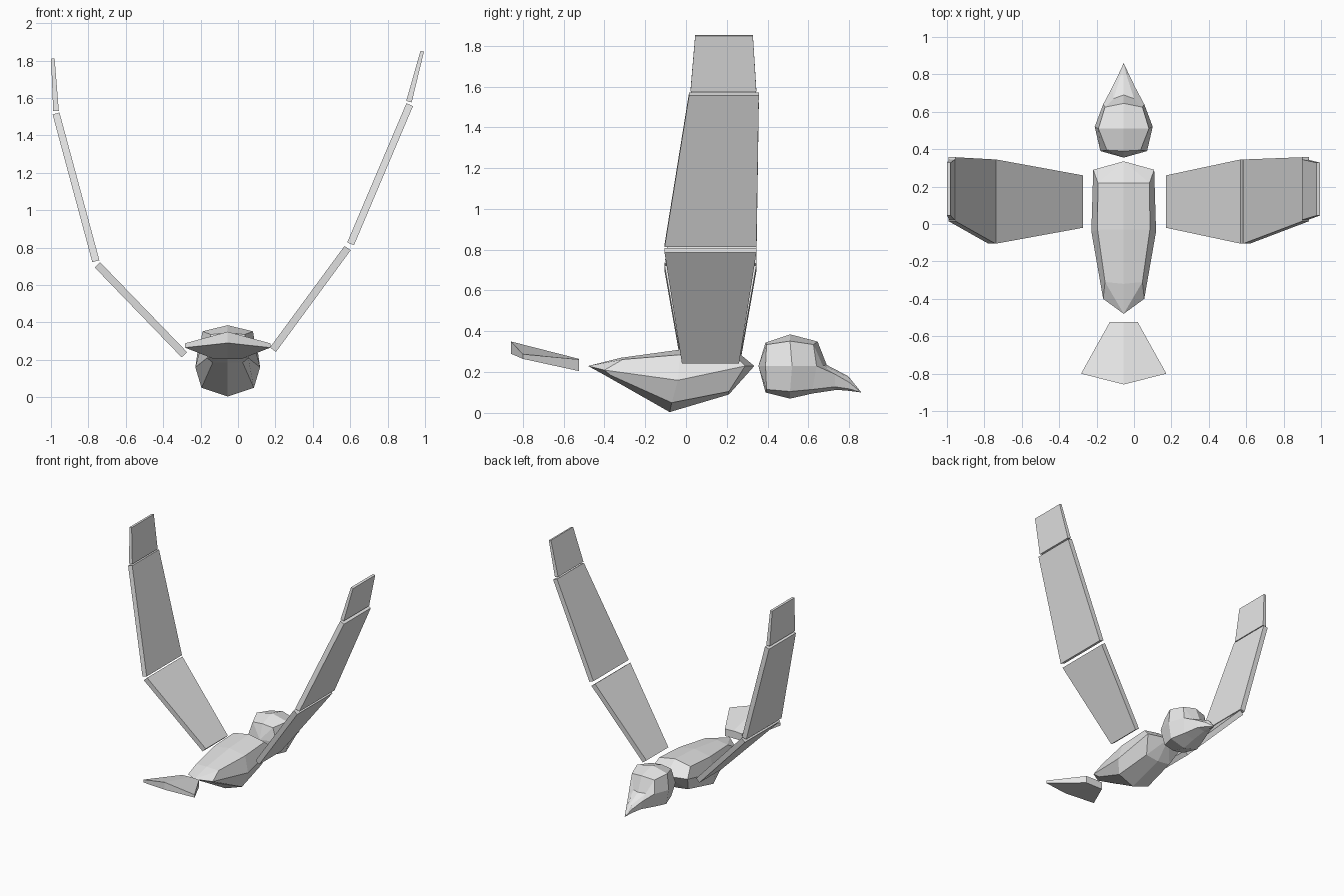
import bpy
import bmesh
from mathutils import Vector

if "Cube" in bpy.data.objects:
    bpy.data.objects.remove(bpy.data.objects["Cube"])

CX = -0.055  # centre line of body, head and tail

grey = bpy.data.materials.new("light_grey")
grey.diffuse_color = (0.8, 0.8, 0.8, 1)
grey.use_nodes = True
grey.node_tree.nodes["Principled BSDF"].inputs["Base Color"].default_value = grey.diffuse_color


def finish(name, bm):
    bmesh.ops.recalc_face_normals(bm, faces=bm.faces)
    me = bpy.data.meshes.new(name)
    bm.to_mesh(me)
    bm.free()
    me.materials.append(grey)
    ob = bpy.data.objects.new(name, me)
    bpy.context.collection.objects.link(ob)


def loft(name, start, rings, end):
    """Skin mirrored half rings (top centre round to bottom centre) between two tips."""
    bm = bmesh.new()
    loops = []
    for half in rings:
        pts = half + [(-x, y, z) for x, y, z in half[-2:0:-1]]
        loops.append([bm.verts.new((x + CX, y, z)) for x, y, z in pts])
    n = len(loops[0])
    for a, b in zip(loops, loops[1:]):
        for i in range(n):
            j = (i + 1) % n
            bm.faces.new((a[i], a[j], b[j], b[i]))
    for tip, ring in ((start, loops[0]), (end, loops[-1])):
        v = bm.verts.new((CX, tip[0], tip[1]))
        for i in range(n):
            bm.faces.new((v, ring[i], ring[(i + 1) % n]))
    finish(name, bm)


def wing_panel(name, a, b, ya, yb, ta, tb):
    """Tapered slab from a to b in the xz plane, with y spans and thicknesses at each end."""
    bm = bmesh.new()
    a, b = Vector((a[0], 0, a[1])), Vector((b[0], 0, b[1]))
    d = (b - a).normalized()
    side = Vector((-d.z, 0, d.x))
    ends = []
    for p, ys, t in ((a, ya, ta), (b, yb, tb)):
        ends.append([bm.verts.new(p + side * s * t / 2 + Vector((0, y, 0)))
                     for s, y in ((-1, ys[0]), (1, ys[0]), (1, ys[1]), (-1, ys[1]))])
    for e in ends:
        bm.faces.new(e)
    for i in range(4):
        j = (i + 1) % 4
        bm.faces.new((ends[0][i], ends[0][j], ends[1][j], ends[1][i]))
    finish(name, bm)


# Body
loft("body", (-0.48, 0.23), [
    [(0, -0.32, 0.27), (0.10, -0.31, 0.262), (0.11, -0.40, 0.21), (0.08, -0.37, 0.185), (0, -0.40, 0.186)],
    [(0, -0.03, 0.31), (0.14, -0.03, 0.285), (0.173, -0.04, 0.16), (0.14, -0.07, 0.05), (0, -0.08, 0.004)],
    [(0, 0.22, 0.325), (0.138, 0.22, 0.30), (0.163, 0.29, 0.23), (0.11, 0.21, 0.105), (0, 0.21, 0.09)],
], (0.335, 0.23))

# Head with hooked beak
loft("head", (0.355, 0.23), [
    [(0, 0.39, 0.345), (0.09, 0.395, 0.335), (0.125, 0.39, 0.23), (0.09, 0.395, 0.115), (0, 0.39, 0.10)],
    [(0, 0.51, 0.385), (0.135, 0.51, 0.352), (0.155, 0.52, 0.23), (0.125, 0.51, 0.105), (0, 0.51, 0.07)],
    [(0, 0.645, 0.35), (0.10, 0.625, 0.335), (0.11, 0.64, 0.23), (0.09, 0.62, 0.115), (0, 0.62, 0.095)],
    [(0, 0.69, 0.235), (0.055, 0.67, 0.232), (0.062, 0.73, 0.19), (0.055, 0.73, 0.128), (0, 0.74, 0.113)],
    [(0, 0.795, 0.18), (0.015, 0.797, 0.174), (0.028, 0.80, 0.15), (0.026, 0.80, 0.118), (0, 0.80, 0.108)],
], (0.86, 0.10))

# Fan tail
bm = bmesh.new()
outline = [(-0.075, -0.525, 0.205, 0.262), (0, -0.525, 0.205, 0.265), (0.075, -0.525, 0.205, 0.262),
           (0.228, -0.80, 0.265, 0.288), (0, -0.858, 0.29, 0.35), (-0.228, -0.80, 0.265, 0.288)]
low = [bm.verts.new((x + CX, y, z)) for x, y, z, _ in outline]
top = [bm.verts.new((x + CX, y, z)) for x, y, _, z in outline]
for layer in (low, top):
    bm.faces.new((layer[0], layer[1], layer[4], layer[5]))
    bm.faces.new((layer[1], layer[2], layer[3], layer[4]))
for i in range(6):
    j = (i + 1) % 6
    bm.faces.new((low[i], low[j], top[j], top[i]))
finish("tail", bm)

# Wings: joints differ per side because of the raised pose
joints = {
    "right": [((0.187, 0.254), (0.586, 0.797)), ((0.602, 0.820), (0.918, 1.564)), ((0.914, 1.58), (0.985, 1.85))],
    "left": [((-0.287, 0.227), (-0.752, 0.708)), ((-0.760, 0.727), (-0.973, 1.517)), ((-0.973, 1.53), (-0.990, 1.81))],
}
spans = [("inner_wing", (-0.02, 0.26), (-0.105, 0.345), 0.04, 0.04),
         ("middle_wing", (-0.105, 0.345), (0.015, 0.357), 0.039, 0.038),
         ("wing_tip", (0.022, 0.345), (0.045, 0.328), 0.03, 0.019)]
for side, segs in joints.items():
    for (a, b), (part, ya, yb, ta, tb) in zip(segs, spans):
        wing_panel(side + "_" + part, a, b, ya, yb, ta, tb)
